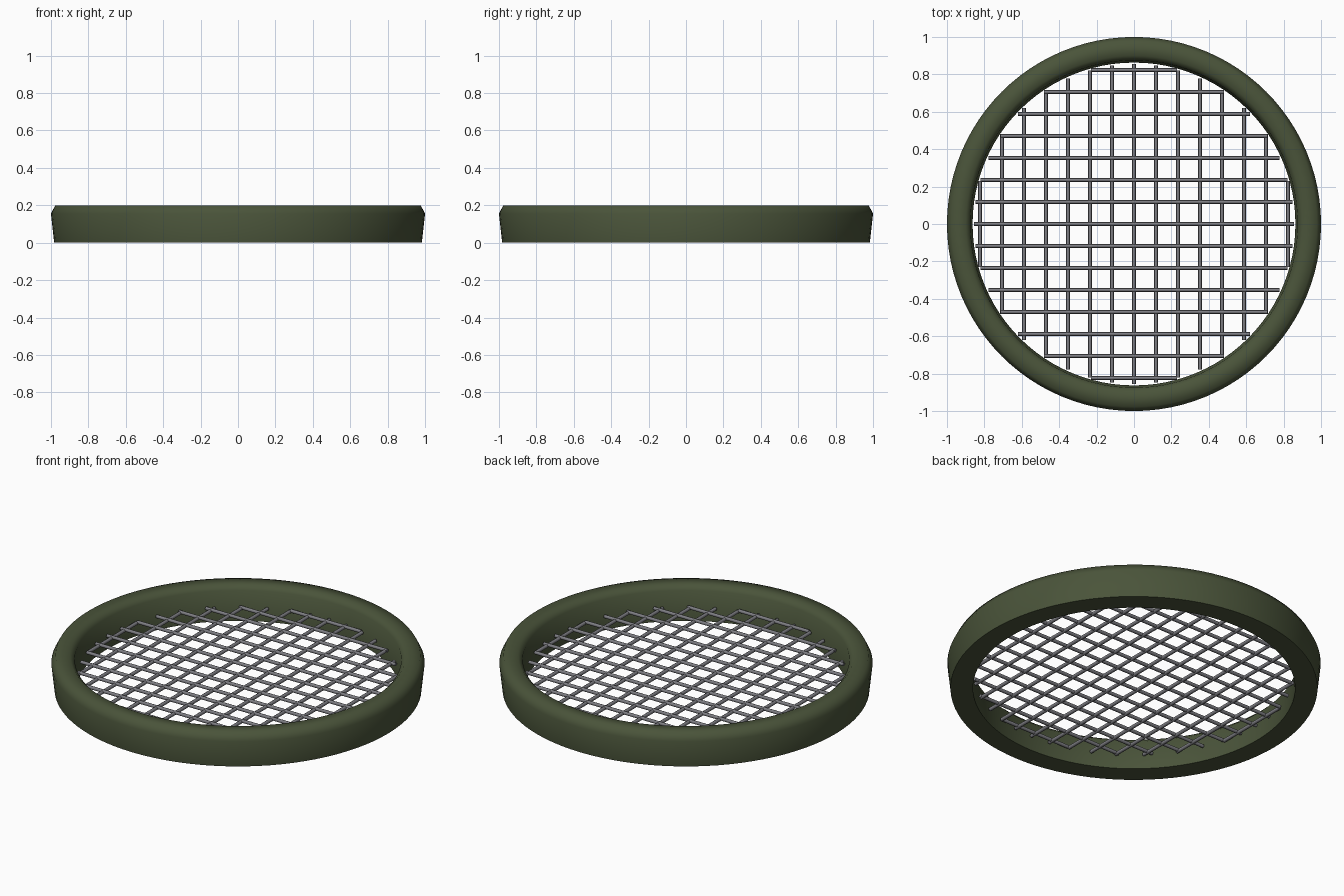
import bpy, bmesh, math
from mathutils import Matrix, Vector

if "Cube" in bpy.data.objects:
    bpy.data.objects.remove(bpy.data.objects["Cube"])


def material(name, rgb):
    m = bpy.data.materials.new(name)
    m.diffuse_color = (*rgb, 1)
    m.use_nodes = True
    m.node_tree.nodes["Principled BSDF"].inputs["Base Color"].default_value = m.diffuse_color
    return m


olive = material("olive green", (0.068, 0.088, 0.042))
steel = material("grey metal", (0.21, 0.21, 0.23))


def finish(name, bm, mat, angle):
    bmesh.ops.recalc_face_normals(bm, faces=bm.faces)
    me = bpy.data.meshes.new(name)
    bm.to_mesh(me)
    bm.free()
    ob = bpy.data.objects.new(name, me)
    bpy.context.collection.objects.link(ob)
    me.materials.append(mat)
    bpy.ops.object.select_all(action='DESELECT')
    ob.select_set(True)
    bpy.context.view_layer.objects.active = ob
    bpy.ops.object.shade_smooth_by_angle(angle=math.radians(angle))
    return ob


# round frame: closed cross-section (radius, height) swept around z
PROFILE = [(0.863, 0), (0.983, 0), (1.0, 0.155), (0.977, 0.2), (0.9, 0.2), (0.875, 0.175)]
SEG = 96
bm = bmesh.new()
rings = []
for i in range(SEG):
    a = 2 * math.pi * i / SEG
    rings.append([bm.verts.new((r * math.cos(a), r * math.sin(a), z)) for r, z in PROFILE])
for i in range(SEG):
    p, q = rings[i], rings[(i + 1) % SEG]
    for j in range(len(PROFILE)):
        k = (j + 1) % len(PROFILE)
        bm.faces.new((p[j], q[j], q[k], p[k]))
finish("round_frame", bm, olive, 75)

# wire mesh: bars in both directions, clipped to a circle
STEP, REACH = 2 / 17, 0.855
for name, axis, z in (("mesh_bars_lengthwise", 'X', 0.082), ("mesh_bars_crosswise", 'Y', 0.086)):
    bm = bmesh.new()
    for i in range(-7, 8):
        d = i * STEP
        length = 2 * math.sqrt(REACH ** 2 - d ** 2)
        offset = Vector((d, 0, z)) if axis == 'X' else Vector((0, d, z))
        turn = Matrix.Rotation(math.pi / 2, 4, axis)
        bmesh.ops.create_cone(bm, cap_ends=True, segments=8, radius1=0.01, radius2=0.01,
                              depth=length, matrix=Matrix.Translation(offset) @ turn)
    finish(name, bm, steel, 50)
